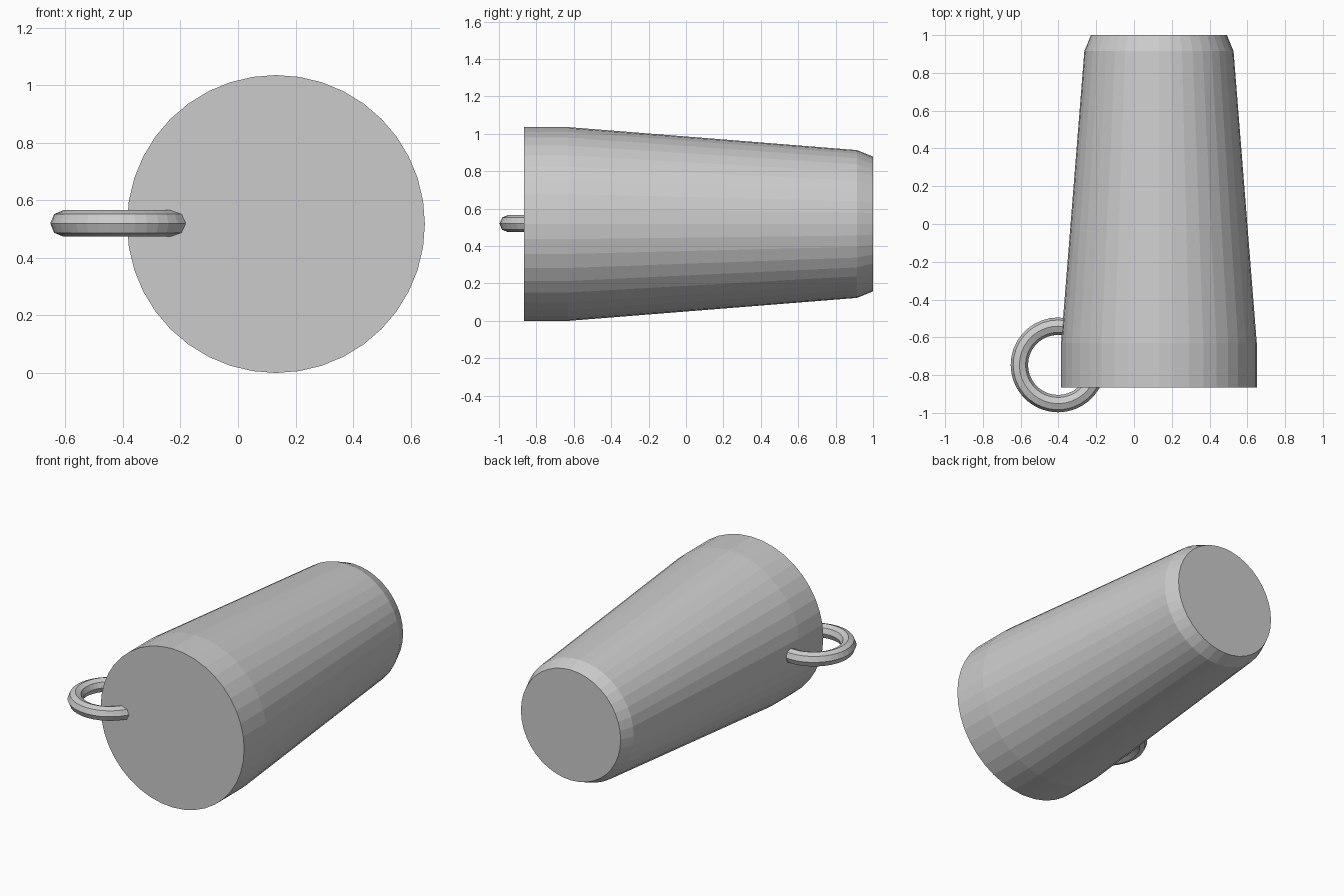
import bpy, bmesh
from math import cos, sin, tau

if "Cube" in bpy.data.objects:
    bpy.data.objects.remove(bpy.data.objects["Cube"])

CX, CZ = 0.132, 0.518


def lathe(name, profile, sides):
    """Revolve (y, radius) points around a y-parallel axis, with flat end caps."""
    bm = bmesh.new()
    rings = [[bm.verts.new((CX + r * cos(tau * i / sides), y, CZ + r * sin(tau * i / sides)))
              for i in range(sides)] for y, r in profile]
    for a, b in zip(rings, rings[1:]):
        for i in range(sides):
            j = (i + 1) % sides
            bm.faces.new((a[i], a[j], b[j], b[i]))
    bm.faces.new(rings[0])
    bm.faces.new(rings[-1])
    bmesh.ops.recalc_face_normals(bm, faces=bm.faces)
    mesh = bpy.data.meshes.new(name)
    bm.to_mesh(mesh)
    bm.free()
    obj = bpy.data.objects.new(name, mesh)
    bpy.context.collection.objects.link(obj)
    return obj


# Tapered body: straight collar, long taper, chamfered small end
lathe("tapered_body", [(-0.865, 0.518), (-0.63, 0.518), (0.915, 0.395), (1.0, 0.36)], 40)

# Ring hooked through the edge of the wide end
bpy.ops.mesh.primitive_torus_add(location=(-0.402, -0.746, 0.52), major_radius=0.205,
                                 minor_radius=0.046, major_segments=36, minor_segments=8)
bpy.context.object.name = "side_ring"
